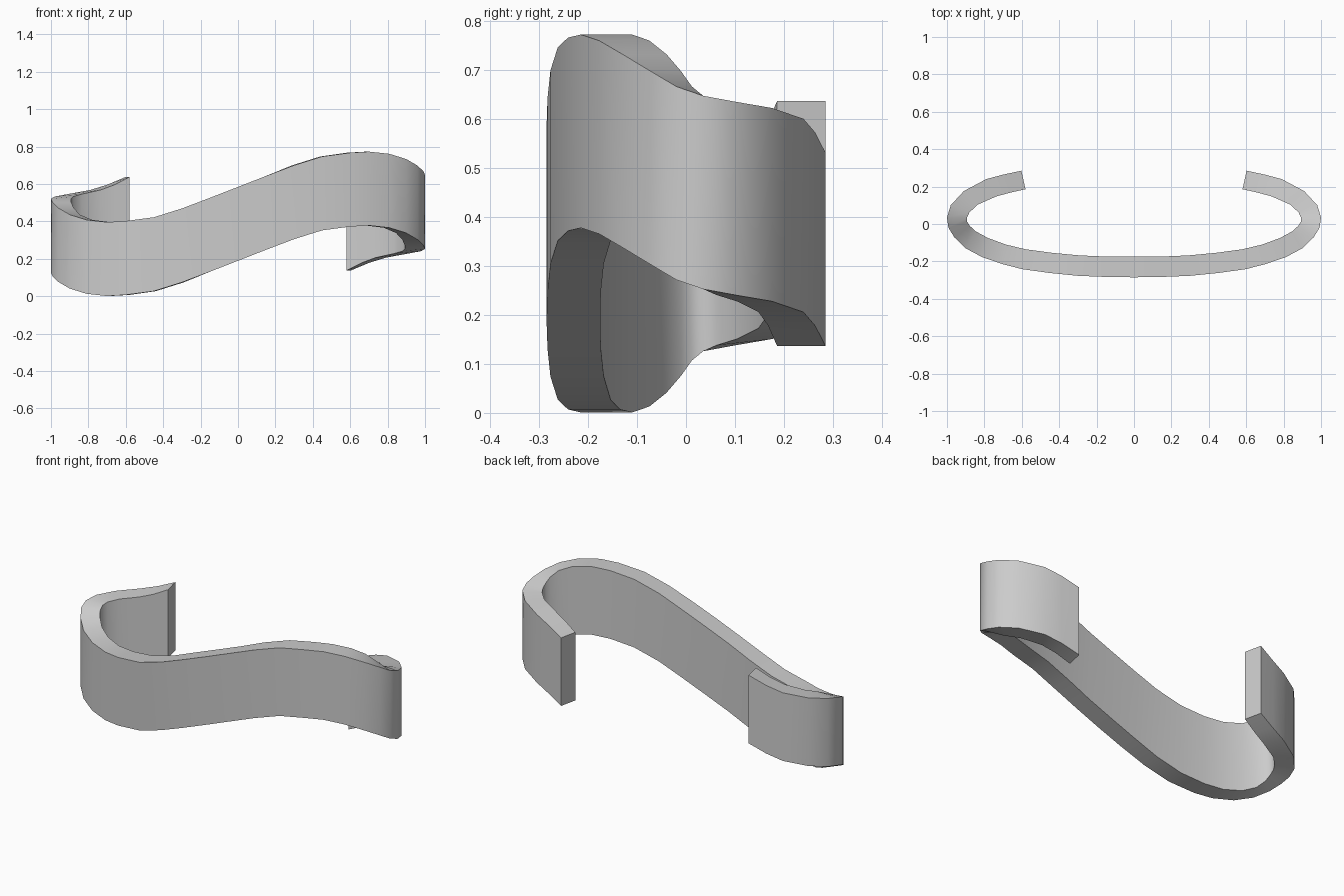
import bpy, bmesh, math

if "Cube" in bpy.data.objects:
    bpy.data.objects.remove(bpy.data.objects["Cube"])

HEIGHT = 0.395   # band height
MID = 0.774      # the band is unchanged by a half turn about the y axis

# Right half of the band: outer x, outer y, inner x, inner y, lower edge z
HALF = [
    (0.15, -0.283, 0.15, -0.174, 0.248),
    (0.30, -0.277, 0.29, -0.168, 0.305),
    (0.45, -0.262, 0.44, -0.154, 0.352),
    (0.60, -0.241, 0.58, -0.135, 0.372),
    (0.70, -0.215, 0.685, -0.110, 0.378),
    (0.81, -0.178, 0.78, -0.075, 0.366),
    (0.90, -0.130, 0.845, -0.040, 0.338),
    (0.96, -0.072, 0.878, -0.010, 0.303),
    (0.992, -0.020, 0.892, 0.012, 0.272),
    (1.00, 0.035, 0.893, 0.035, 0.253),
    (0.98, 0.100, 0.88, 0.062, 0.241),
    (0.91, 0.176, 0.835, 0.104, 0.228),
    (0.79, 0.240, 0.735, 0.148, 0.206),
    (0.70, 0.264, 0.66, 0.168, 0.178),
    (0.602, 0.285, 0.58, 0.186, 0.137),
]
left = [(-a, b, -c, d, MID - HEIGHT - z) for a, b, c, d, z in reversed(HALF)]
stations = left + [(0, -0.285, 0, -0.175, (MID - HEIGHT) / 2)] + HALF

# Sweep the rectangular section along the stations
bm = bmesh.new()
rings = []
for ox, oy, ix, iy, z in stations:
    section = ((ox, oy, z), (ix, iy, z), (ix, iy, z + HEIGHT), (ox, oy, z + HEIGHT))
    rings.append([bm.verts.new(p) for p in section])
for a, b in zip(rings, rings[1:]):
    for i in range(4):
        j = (i + 1) % 4
        bm.faces.new((a[i], a[j], b[j], b[i]))
# Flat ends
bm.faces.new(rings[0])
bm.faces.new(rings[-1])
bmesh.ops.recalc_face_normals(bm, faces=bm.faces)

mesh = bpy.data.meshes.new("wavy_band")
bm.to_mesh(mesh)
bm.free()
band = bpy.data.objects.new("wavy_band", mesh)
bpy.context.collection.objects.link(band)

grey = bpy.data.materials.new("light grey")
grey.diffuse_color = (0.6, 0.6, 0.6, 1)
grey.use_nodes = True
grey.node_tree.nodes["Principled BSDF"].inputs["Base Color"].default_value = grey.diffuse_color
mesh.materials.append(grey)

# Smooth sides, sharp rims
bpy.context.view_layer.objects.active = band
band.select_set(True)
bpy.ops.object.shade_smooth_by_angle(angle=math.radians(35))
